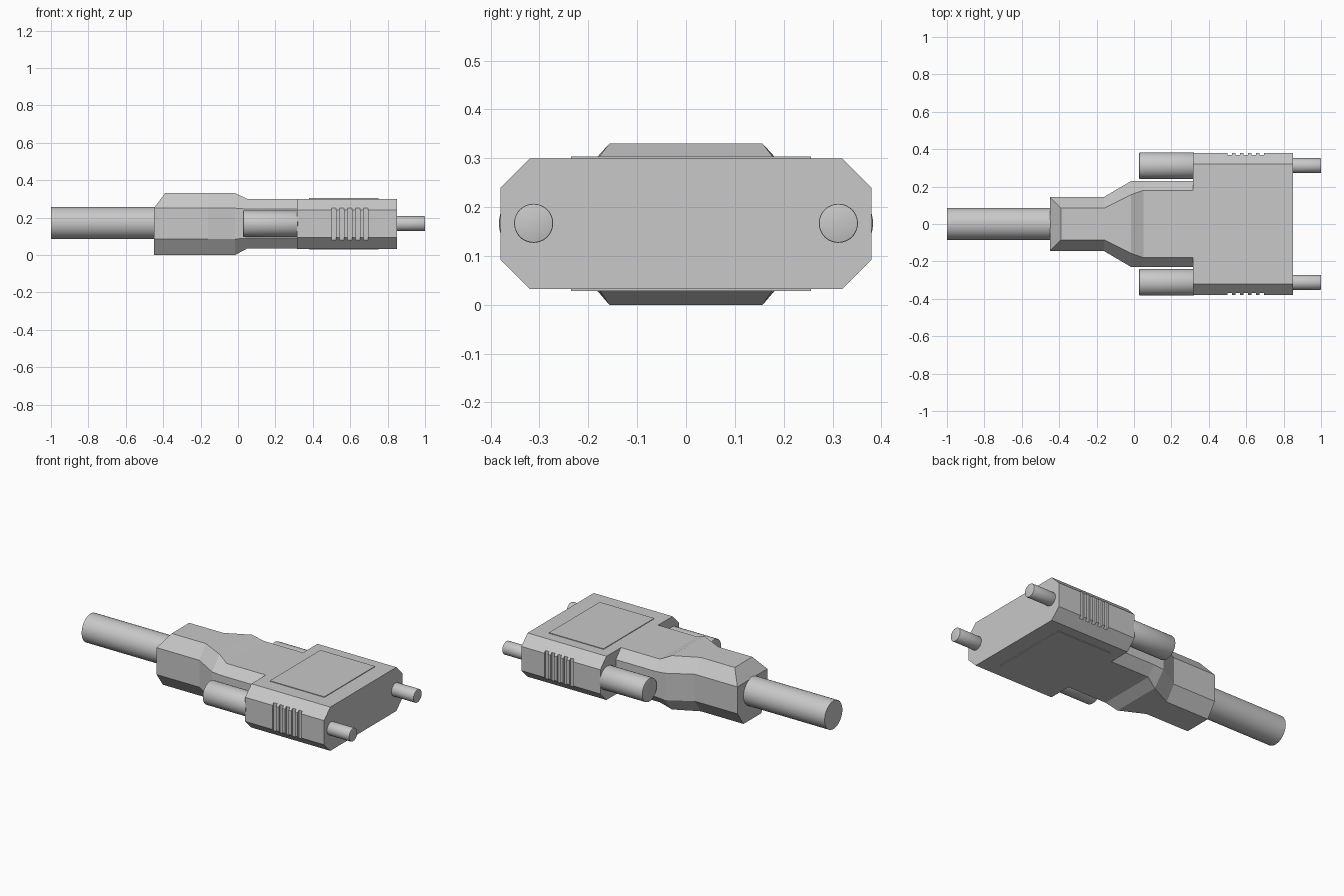
import bpy, bmesh, math
from mathutils import Matrix

cube = bpy.data.objects.get("Cube")
if cube:
    bpy.data.objects.remove(cube)

grey = bpy.data.materials.new("plastic_grey")
grey.use_nodes = True
colour = (0.58, 0.58, 0.58, 1)
grey.diffuse_color = colour
grey.node_tree.nodes["Principled BSDF"].inputs["Base Color"].default_value = colour
MID = 0.167


def finish(name, bm):
    bmesh.ops.recalc_face_normals(bm, faces=bm.faces)
    mesh = bpy.data.meshes.new(name)
    bm.to_mesh(mesh)
    bm.free()
    mesh.materials.append(grey)
    obj = bpy.data.objects.new(name, mesh)
    bpy.context.collection.objects.link(obj)
    return obj


def section(side, flat, low, low_side, high_side, high, top_flat=None):
    """Eight-sided (y, z) profile, mirrored across y = 0."""
    half = [(flat, low), (side, low_side), (side, high_side),
            (flat if top_flat is None else top_flat, high)]
    return half + [(-y, z) for y, z in reversed(half)]


def loft(name, stations):
    bm = bmesh.new()
    rings = [[bm.verts.new((x, y, z)) for y, z in ring] for x, ring in stations]
    n = len(rings[0])
    for a, b in zip(rings, rings[1:]):
        for i in range(n):
            j = (i + 1) % n
            bm.faces.new((a[i], a[j], b[j], b[i]))
    bm.faces.new(rings[0])
    bm.faces.new(rings[-1])
    bmesh.ops.remove_doubles(bm, verts=bm.verts, dist=1e-5)
    return finish(name, bm)


def rod(name, x0, x1, y, z, radius, bevel=0.0):
    bm = bmesh.new()
    place = Matrix.Translation(((x0 + x1) / 2, y, z)) @ Matrix.Rotation(math.pi / 2, 4, "Y")
    bmesh.ops.create_cone(bm, cap_ends=True, segments=48, radius1=radius,
                          radius2=radius, depth=x1 - x0, matrix=place)
    if bevel:
        rims = [e for e in bm.edges if abs(e.verts[0].co.x - e.verts[1].co.x) < 1e-5]
        bmesh.ops.bevel(bm, geom=rims, offset=bevel, segments=2, profile=0.5, affect="EDGES")
    obj = finish(name, bm)
    bpy.ops.object.select_all(action="DESELECT")
    obj.select_set(True)
    bpy.context.view_layer.objects.active = obj
    bpy.ops.object.shade_smooth_by_angle(angle=math.radians(35))


def plate(name, x0, x1, y0, y1, z0, z1):
    bm = bmesh.new()
    place = (Matrix.Translation(((x0 + x1) / 2, (y0 + y1) / 2, (z0 + z1) / 2))
             @ Matrix.Diagonal((x1 - x0, y1 - y0, z1 - z0, 1)))
    bmesh.ops.create_cube(bm, size=1, matrix=place)
    finish(name, bm)


# Connector shell, with grip grooves stepped into both sides
def shell_section(cut):
    return section(0.38 - cut, 0.32, 0.032, 0.092 - cut, 0.24 + cut, 0.30)


shell = [(0.315, shell_section(0))]
for i in range(5):
    start = 0.5 + i * 0.0427
    for x, cuts in ((start, (0, 0.012)), (start + 0.024, (0.012, 0))):
        shell += [(x, shell_section(c)) for c in cuts]
shell.append((0.85, shell_section(0)))
loft("connector_shell", shell)

# Raised label panels on top and bottom
plate("top_panel", 0.38, 0.75, -0.235, 0.256, 0.295, 0.304)
plate("bottom_panel", 0.38, 0.75, -0.235, 0.256, 0.028, 0.037)

# Tapered neck, narrowing towards the cable
grip = section(0.145, 0.085, 0, 0.085, 0.25, 0.33)
wide = section(0.23, 0.18, 0.035, 0.09, 0.245, 0.30)
loft("neck", [
    (-0.45, section(0.145, 0.085, 0, 0.085, 0.25, 0.25, top_flat=0.145)),
    (-0.39, grip),
    (-0.16, grip),
    (-0.015, section(0.23, 0.157, 0, 0.085, 0.25, 0.33)),
    (0.05, wide),
    (0.315, wide),
])

# Cable and the two thumbscrews
rod("cable", -1, -0.44, 0, 0.17, 0.086)
for side, y in (("left", 0.312), ("right", -0.312)):
    rod(side + "_thumbscrew", 0.028, 0.32, y, MID, 0.071, 0.003)
    rod(side + "_screw_tip", 0.84, 1, y, MID, 0.04, 0.003)
